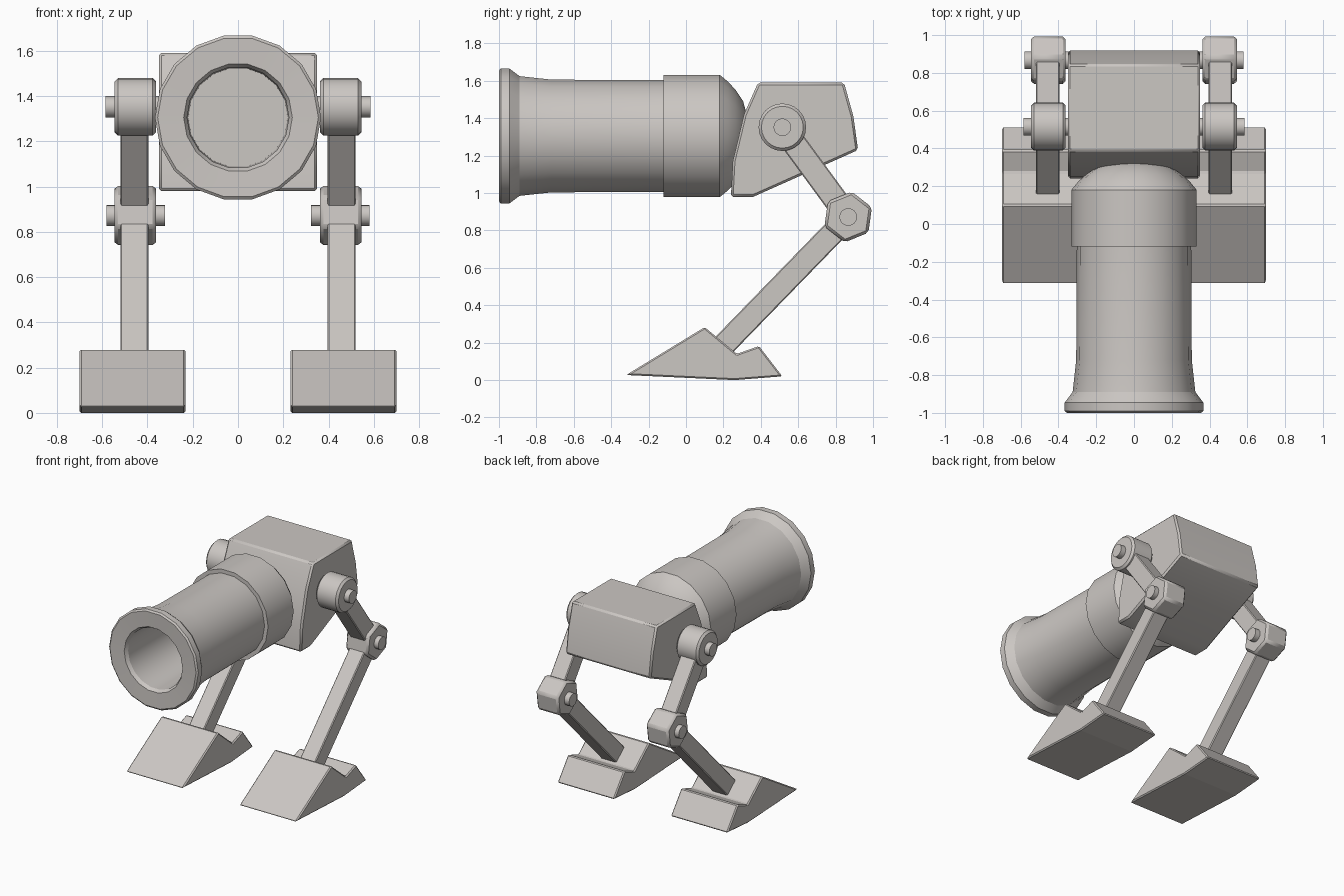
import bpy, bmesh, math
from mathutils import Vector

if "Cube" in bpy.data.objects:
    bpy.data.objects.remove(bpy.data.objects["Cube"])

stone = bpy.data.materials.new("warm_grey")
stone.diffuse_color = (0.60, 0.57, 0.545, 1)
stone.use_nodes = True
stone.node_tree.nodes["Principled BSDF"].inputs["Base Color"].default_value = stone.diffuse_color


def finish(name, bm, bevel=0.0, smooth=True):
    """Turn a bmesh into a named object with soft edges and clean shading."""
    bmesh.ops.recalc_face_normals(bm, faces=bm.faces[:])
    mesh = bpy.data.meshes.new(name)
    bm.to_mesh(mesh)
    bm.free()
    mesh.materials.append(stone)
    ob = bpy.data.objects.new(name, mesh)
    bpy.context.collection.objects.link(ob)
    if bevel:
        mod = ob.modifiers.new("edge_bevel", 'BEVEL')
        mod.width = bevel
        mod.segments = 1
        mod.limit_method = 'ANGLE'
        mod.angle_limit = math.radians(35)
    if smooth:
        bpy.ops.object.select_all(action='DESELECT')
        ob.select_set(True)
        bpy.context.view_layer.objects.active = ob
        bpy.ops.object.shade_smooth_by_angle(angle=math.radians(30))
    return ob


def slab(name, profile, x0, x1, bevel=0.0, smooth=False):
    """Extrude a (y, z) profile between two x positions."""
    bm = bmesh.new()
    a = [bm.verts.new((x0, y, z)) for y, z in profile]
    b = [bm.verts.new((x1, y, z)) for y, z in profile]
    bm.faces.new(a)
    bm.faces.new(b)
    n = len(profile)
    for i in range(n):
        j = (i + 1) % n
        bm.faces.new((a[i], a[j], b[j], b[i]))
    return finish(name, bm, bevel, smooth)


def ring(centre, radius, sides, start=0.0):
    return [(centre[0] + radius * math.cos(start + math.tau * i / sides),
             centre[1] + radius * math.sin(start + math.tau * i / sides))
            for i in range(sides)]


def bar(p, q, width):
    """Rectangle profile running from p to q."""
    p, q = Vector(p), Vector(q)
    d = (q - p).normalized()
    side = Vector((-d.y, d.x)) * width / 2
    return [tuple(v) for v in (p + side, q + side, q - side, p - side)]


def lathe(name, profile, z, sides):
    """Revolve (y, radius) points about a y-directed axis at height z."""
    bm = bmesh.new()
    rows = []
    for y, r in profile:
        if r == 0:
            rows.append([bm.verts.new((0, y, z))] * sides)
        else:
            rows.append([bm.verts.new((x, y, zz)) for x, zz in ring((0, z), r, sides)])
    for a, b in zip(rows, rows[1:]):
        for i in range(sides):
            j = (i + 1) % sides
            quad = list(dict.fromkeys((a[i], a[j], b[j], b[i])))
            bm.faces.new(quad)
    return finish(name, bm)


# Barrel with bore, muzzle flange, breech sleeve and rounded breech
AXIS = 1.305
lathe("barrel", [(-0.25, 0), (-0.25, 0.22), (-0.97, 0.225), (-0.995, 0.24),
                 (-1.0, 0.355), (-0.99, 0.367), (-0.945, 0.367), (-0.89, 0.325),
                 (-0.72, 0.306), (-0.12, 0.303), (0.1, 0.303), (0.1, 0)], AXIS, 18)
lathe("breech", [(-0.12, 0), (-0.12, 0.332), (0.18, 0.332), (0.225, 0.295),
                 (0.265, 0.25), (0.305, 0.19), (0.33, 0.1), (0.335, 0)], AXIS, 18)

# Body block
slab("body", [(0.24, 0.98), (0.36, 0.98), (0.92, 1.23), (0.895, 1.41), (0.845, 1.59),
              (0.385, 1.59), (0.31, 1.42), (0.25, 1.17)], -0.35, 0.35, 0.012, True)

# Legs, one per side
HIP, KNEE, ANKLE = (0.515, 1.352), (0.867, 0.872), (0.19, 0.175)
foot_profile = [(-0.32, 0.027), (0.10, 0.283), (0.272, 0.14), (0.39, 0.182),
                (0.515, 0.02), (0.26, 0.0)]
for side, s in (("left", -1), ("right", 1)):
    slab(side + "_hip_joint", ring(HIP, 0.127, 24), s * 0.362, s * 0.545, 0.015, True)
    slab(side + "_hip_pin", ring(HIP, 0.047, 16), s * 0.32, s * 0.585, 0, True)
    slab(side + "_knee_joint", ring(KNEE, 0.137, 6, math.radians(82)),
         s * 0.362, s * 0.545, 0.015, True)
    slab(side + "_knee_pin", ring(KNEE, 0.047, 16), s * 0.322, s * 0.58, 0, True)
    slab(side + "_upper_leg", bar(HIP, KNEE, 0.13), s * 0.395, s * 0.52, 0.006)
    slab(side + "_lower_leg", bar(KNEE, ANKLE, 0.125), s * 0.395, s * 0.52, 0.006)
    slab(side + "_foot", foot_profile, s * 0.232, s * 0.70, 0.008)
